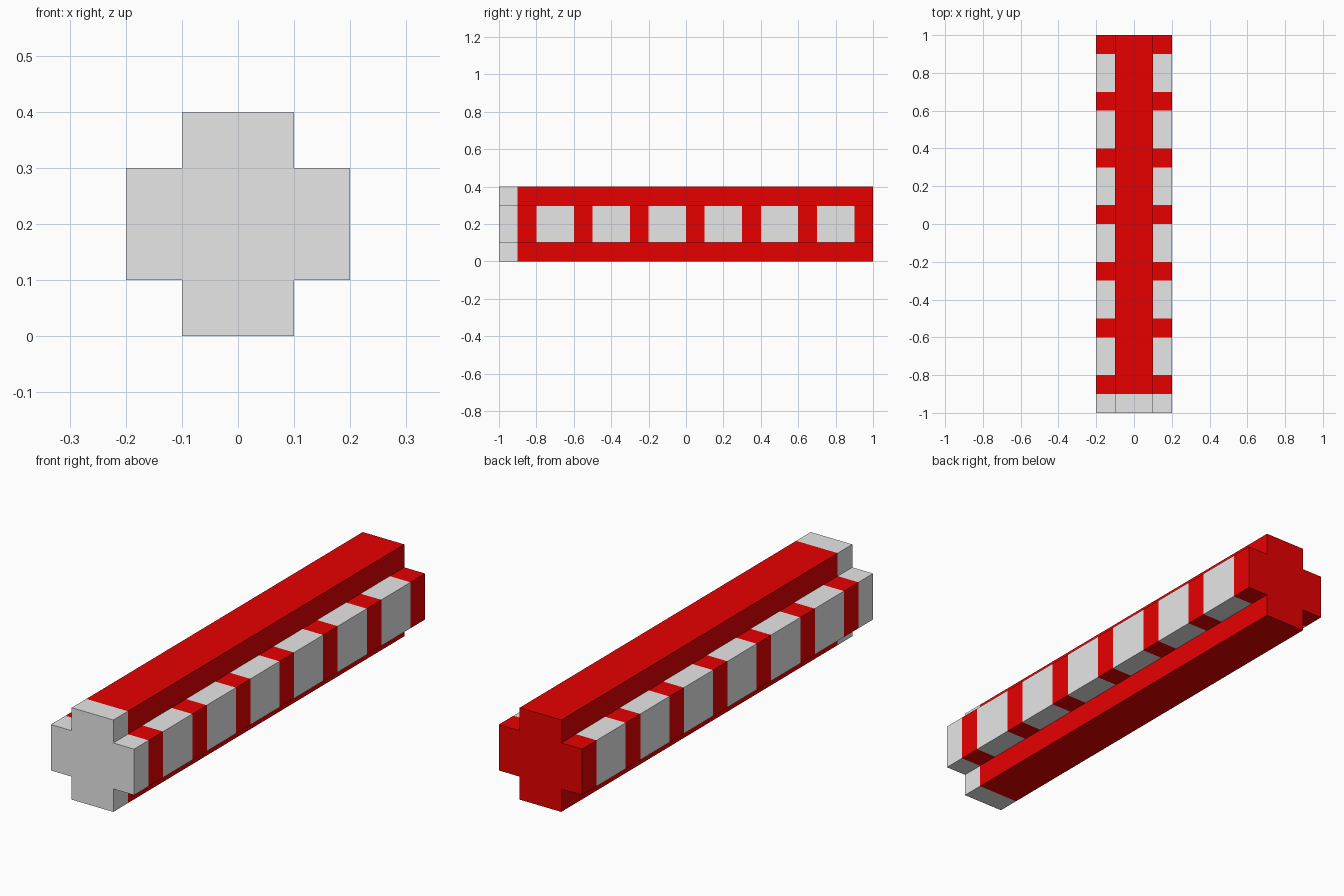
import bpy, bmesh

if "Cube" in bpy.data.objects:
    bpy.data.objects.remove(bpy.data.objects["Cube"])


def material(name, rgb):
    m = bpy.data.materials.new(name)
    m.diffuse_color = (*rgb, 1.0)
    m.use_nodes = True
    m.node_tree.nodes["Principled BSDF"].inputs["Base Color"].default_value = m.diffuse_color
    return m


grey = material("light_grey", (0.8, 0.8, 0.8))
red = material("red", (0.8, 0.0, 0.0))

# Plus-shaped cross-section (x, z): one quarter, mirrored around the centre
quarter = [(0.2, 0.1), (0.1, 0.1), (0.1, 0.2)]
profile = []
for sx, sz in ((1, 1), (-1, 1), (-1, -1), (1, -1)):
    pts = [(sx * x, 0.2 + sz * z) for x, z in quarter]
    profile += pts if sx == sz else pts[::-1]

# Cut positions along the length: front cap, then red band (0.1) and grey panel (0.2) repeats
stations = [-1.0] + [round(-0.9 + 0.3 * i + d, 2) for i in range(7) for d in (0, 0.1)]

bm = bmesh.new()
rings = [[bm.verts.new((x, y, z)) for x, z in profile] for y in stations]
n = len(profile)
for k in range(len(rings) - 1):
    a, b = rings[k], rings[k + 1]
    for i in range(n):
        j = (i + 1) % n
        f = bm.faces.new((a[i], a[j], b[j], b[i]))
        on_wing = abs(f.calc_center_median().x) > 0.12
        # front cap all grey, wings striped, spine all red
        f.material_index = 0 if k == 0 or (on_wing and k % 2 == 0) else 1

# End faces: grey front, red back
bm.faces.new(rings[0]).material_index = 0
bm.faces.new(rings[-1]).material_index = 1
bmesh.ops.recalc_face_normals(bm, faces=bm.faces)

mesh = bpy.data.meshes.new("striped_beam")
bm.to_mesh(mesh)
bm.free()
mesh.materials.append(grey)
mesh.materials.append(red)
beam = bpy.data.objects.new("striped_beam", mesh)
bpy.context.collection.objects.link(beam)
